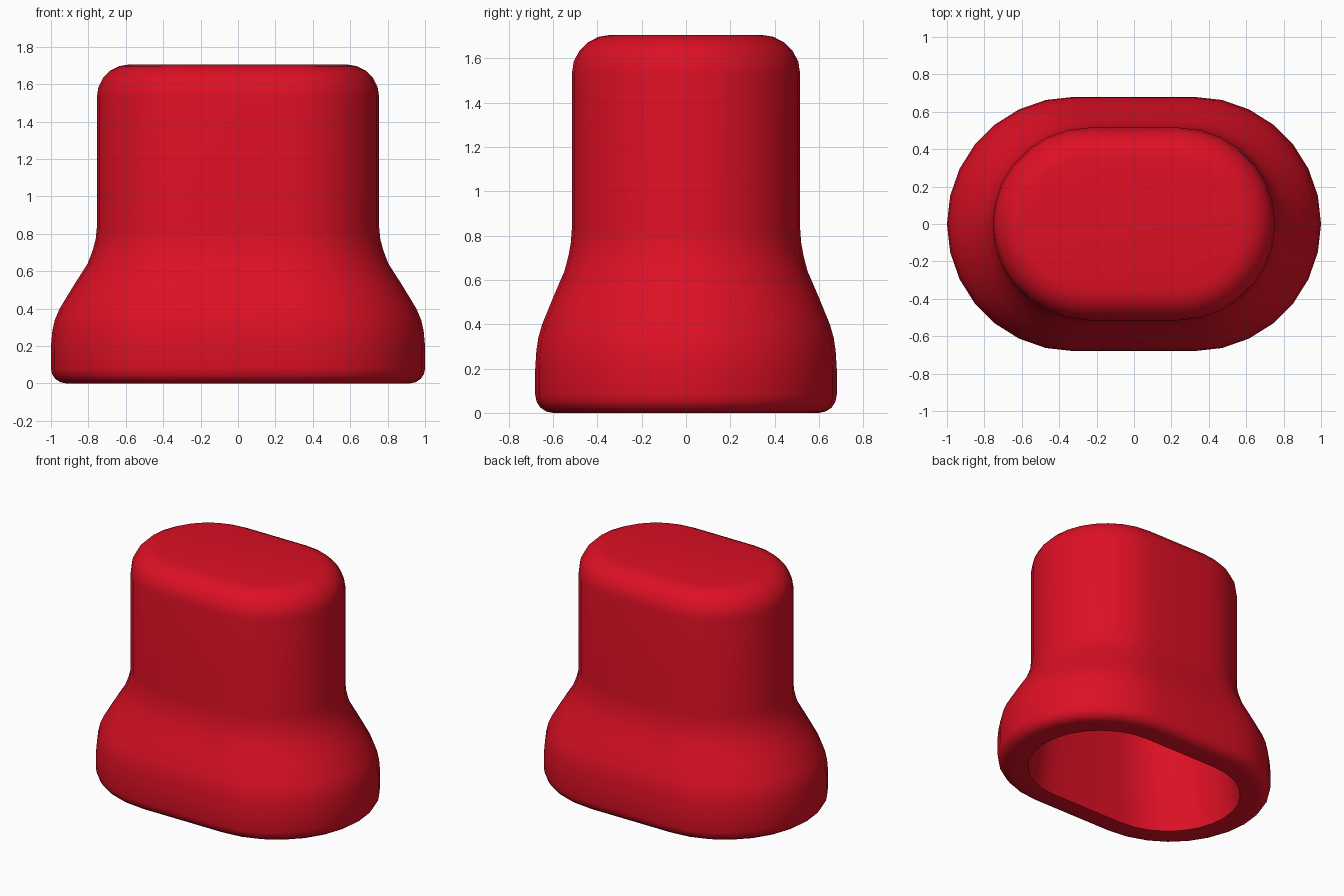
import bpy, bmesh, math

if "Cube" in bpy.data.objects:
    bpy.data.objects.remove(bpy.data.objects["Cube"])

SEG = 7  # segments per quarter turn of each rounded end


def ring(bm, c, r, z):
    """Stadium-shaped loop: rounded ends of radius r centred at x = +-c."""
    pts = []
    for side, start in ((1, -90), (-1, 90)):
        for i in range(2 * SEG + 1):
            a = math.radians(start + 180 * i / (2 * SEG))
            pts.append(bm.verts.new((side * c + r * math.cos(a), r * math.sin(a), z)))
    return pts


def fillet(c, r, z, rad, a0, a1, n):
    """Rounded rim: quarter arc around (r - rad, z)."""
    out = []
    for i in range(n + 1):
        a = math.radians(a0 + (a1 - a0) * i / n)
        out.append((c, r - rad + rad * math.cos(a), z + rad * math.sin(a)))
    return out


# Outer wall: (flare 0 = base, 1 = upper body, height)
flare = [(0, 0.20), (0.03, 0.28), (0.085, 0.34), (0.19, 0.40), (0.50, 0.525),
         (0.80, 0.64), (0.91, 0.71), (0.975, 0.77), (1, 0.83)]

profile = [(0.30, 0.49, 0.0)]                          # inner edge of the rim
profile += fillet(0.32, 0.68, 0.08, 0.08, -90, 0, 4)   # rounded foot
profile += [(0.32 - 0.08 * t, 0.68 - 0.165 * t, z) for t, z in flare]
profile += fillet(0.24, 0.515, 1.53, 0.175, 0, 90, 5)  # rounded top

# Inner cavity from the open bottom up to a flat ceiling
cavity = [(0.24, 0.43, 1.50), (0.24, 0.44, 0.75), (0.30, 0.49, 0.0)]

bm = bmesh.new()
loops = [ring(bm, *p) for p in cavity + profile[1:]]
for a, b in zip(loops, loops[1:]):
    n = len(a)
    for i in range(n):
        j = (i + 1) % n
        bm.faces.new((a[i], a[j], b[j], b[i]))
bm.faces.new(loops[0])    # cavity ceiling
bm.faces.new(loops[-1])   # top
bmesh.ops.recalc_face_normals(bm, faces=bm.faces[:])

mesh = bpy.data.meshes.new("flared_cap")
bm.to_mesh(mesh)
bm.free()
cap = bpy.data.objects.new("flared_cap", mesh)
bpy.context.collection.objects.link(cap)

red = bpy.data.materials.new("bright red")
red.diffuse_color = (0.72, 0.005, 0.018, 1)
red.use_nodes = True
red.node_tree.nodes["Principled BSDF"].inputs["Base Color"].default_value = red.diffuse_color
mesh.materials.append(red)

bpy.context.view_layer.objects.active = cap
cap.select_set(True)
bpy.ops.object.shade_smooth_by_angle(angle=math.radians(40))
